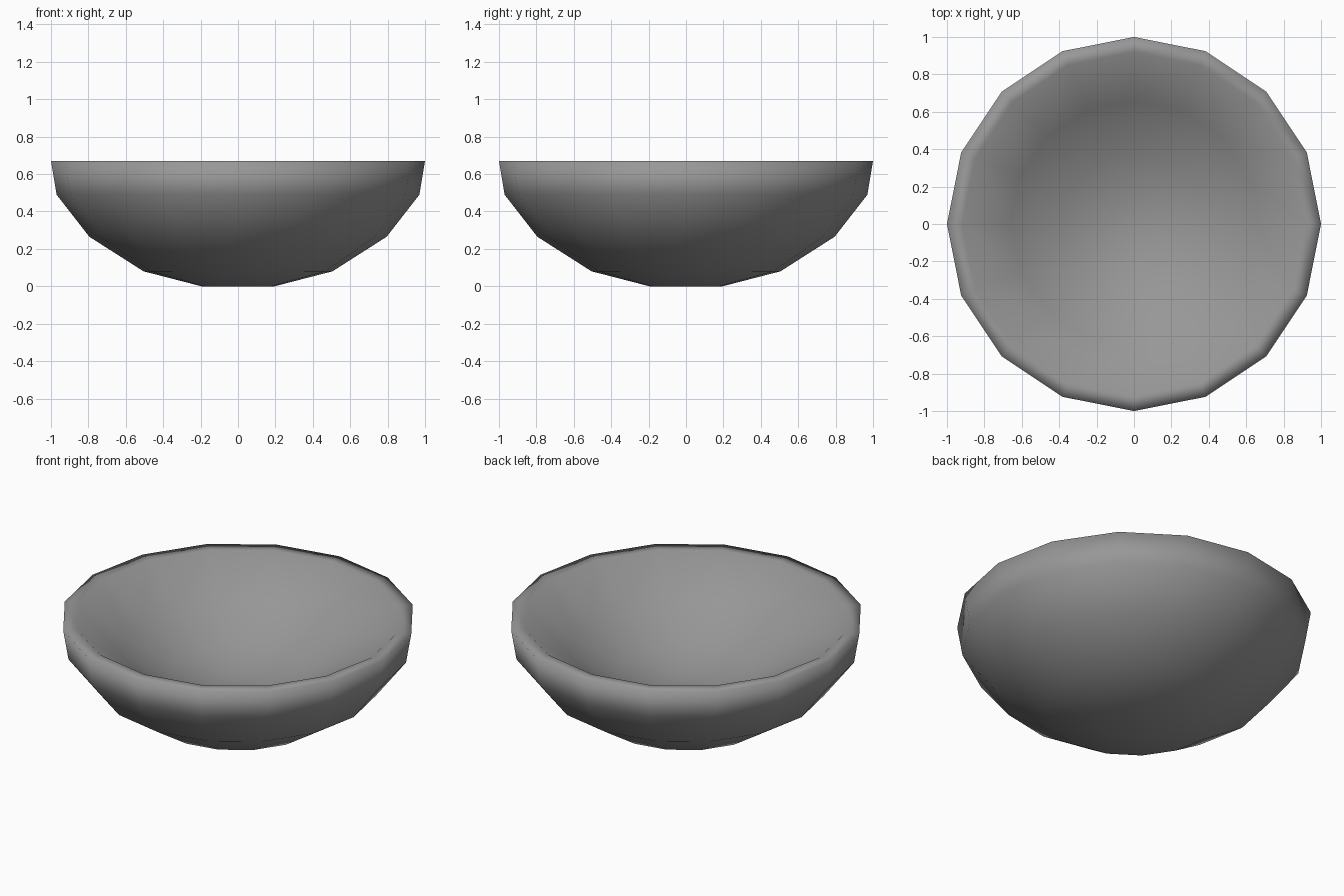
import bpy, bmesh, math

if "Cube" in bpy.data.objects:
    bpy.data.objects.remove(bpy.data.objects["Cube"])

SIDES = 16

# Closed wall section (radius, height): outside bottom to rim, then down the shallow inside
PROFILE = [(0.195, 0.0), (0.505, 0.08), (0.795, 0.265), (0.97, 0.49), (1.0, 0.67),
           (0.92, 0.67), (0.66, 0.48), (0.38, 0.335), (0.13, 0.27)]

bm = bmesh.new()

# Rings of the bowl
rings = []
for r, z in PROFILE:
    rings.append([bm.verts.new((r * math.cos(2 * math.pi * i / SIDES),
                                r * math.sin(2 * math.pi * i / SIDES), z))
                  for i in range(SIDES)])

# Walls between neighbouring rings
for low, high in zip(rings, rings[1:]):
    for i in range(SIDES):
        j = (i + 1) % SIDES
        bm.faces.new((low[i], low[j], high[j], high[i]))

# Flat underside and inner floor
bm.faces.new(rings[0][::-1])
bm.faces.new(rings[-1])

bmesh.ops.recalc_face_normals(bm, faces=bm.faces)
for face in bm.faces:
    face.smooth = True

mesh = bpy.data.meshes.new("bowl")
bm.to_mesh(mesh)
bm.free()
bowl = bpy.data.objects.new("bowl", mesh)
bpy.context.collection.objects.link(bowl)

# Dark grey finish
grey = bpy.data.materials.new("dark_grey")
grey.diffuse_color = (0.31, 0.31, 0.31, 1)
grey.use_nodes = True
grey.node_tree.nodes["Principled BSDF"].inputs["Base Color"].default_value = grey.diffuse_color
mesh.materials.append(grey)
